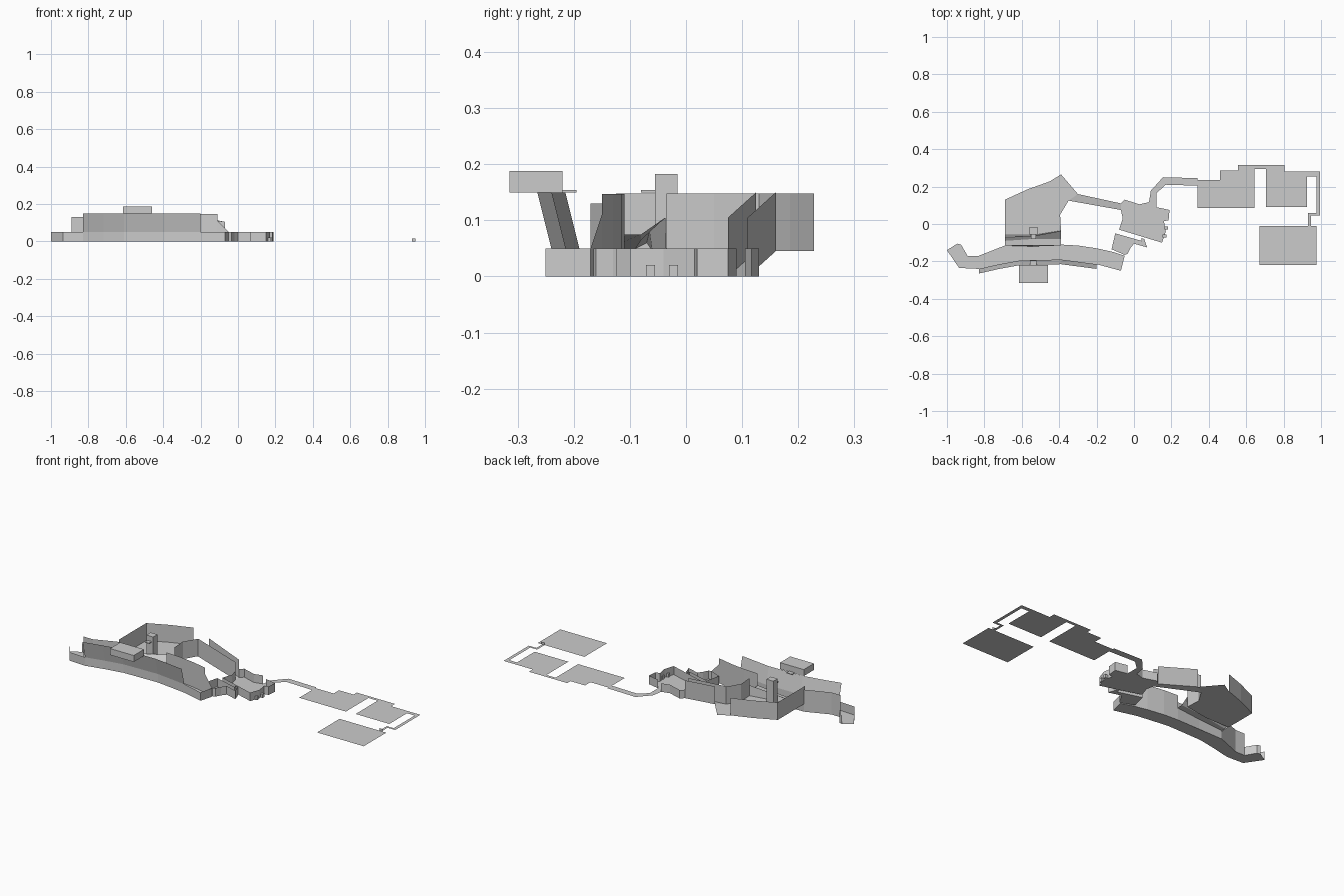
import bpy, bmesh
from mathutils import Vector

if "Cube" in bpy.data.objects:
    bpy.data.objects.remove(bpy.data.objects["Cube"])


def make(name, verts, faces):
    me = bpy.data.meshes.new(name)
    me.from_pydata(verts, [], faces)
    me.update()
    ob = bpy.data.objects.new(name, me)
    bpy.context.collection.objects.link(ob)
    return ob


def floor(name, pts, z=0.0):
    return make(name, [(p[0], p[1], p[2] if len(p) > 2 else z) for p in pts],
                [list(range(len(pts)))])


def strip(name, rows):
    """Loft a sheet through rows of points."""
    n = len(rows[0])
    faces = [(r * n + i, r * n + i + 1, r * n + n + i + 1, r * n + n + i)
             for r in range(len(rows) - 1) for i in range(n - 1)]
    return make(name, [p for row in rows for p in row], faces)


def wall(name, path, z0, z1):
    return strip(name, [[(x, y, z0) for x, y in path], [(x, y, z1) for x, y in path]])


def box(name, x0, x1, y0, y1, z0, z1):
    bm = bmesh.new()
    bmesh.ops.create_cube(bm, size=1)
    for v in bm.verts:
        v.co = Vector((x1 if v.co.x > 0 else x0, y1 if v.co.y > 0 else y0,
                       z1 if v.co.z > 0 else z0))
    me = bpy.data.meshes.new(name)
    bm.to_mesh(me)
    bm.free()
    ob = bpy.data.objects.new(name, me)
    bpy.context.collection.objects.link(ob)
    return ob


# Canyon: floor, low walls, leaning cliffs
north = [(-1, -.14), (-.945, -.105), (-.925, -.11), (-.89, -.17), (-.83, -.17), (-.69, -.115),
         (-.39, -.11), (-.3, -.115), (-.2, -.13), (-.11, -.15), (-.05, -.17)]
south = [(-1, -.14), (-.935, -.235), (-.83, -.24), (-.72, -.215), (-.61, -.195),
         (-.39, -.19), (-.2, -.215), (-.07, -.25), (-.05, -.17)]
floor("canyon_floor", north + south[-2:0:-1])
wall("canyon_south_wall", south[:-1], 0, .05)
wall("canyon_end_wall", south[-2:], 0, .05)
wall("canyon_west_wall", north[1:4], 0, .05)
wall("canyon_northwest_wall", north[3:6], 0, .13)
wall("canyon_northeast_wall", north[6:10], 0, .147)
strip("canyon_northeast_step", [[(-.11, -.15, 0), (-.05, -.17, 0)],
                                [(-.11, -.15, .11), (-.05, -.17, .05)]])
lean = south[2:7]
strip("canyon_south_cliff", [[(x, y, .05) for x, y in lean],
                             [(x, y - .025, .15) for x, y in lean]])

# Rocky bank between canyon and plateau
strip("rocky_bank", [
    [(-.69, -.115, 0), (-.54, -.12, 0), (-.39, -.11, 0)],
    [(-.69, -.115, .05), (-.54, -.115, .06), (-.39, -.115, .075)],
    [(-.69, -.09, .05), (-.54, -.08, .065), (-.39, -.08, .075)],
    [(-.69, -.07, .06), (-.54, -.065, .08), (-.39, -.037, .105)],
    [(-.69, -.06, .045), (-.54, -.06, .045), (-.39, -.035, .045)]])

# Raised plateau and the ramp leading down to the rooms
floor("plateau_floor", [(-.69, -.06), (-.69, .13), (-.57, .185), (-.45, .228), (-.39, .265),
                        (-.3, .16), (-.35, .125), (-.395, .05), (-.39, -.035), (-.54, -.06)], .045)
wall("plateau_west_wall", [(-.69, -.125), (-.69, .13), (-.57, .185), (-.45, .228)], .045, .148)
wall("plateau_east_wall", [(-.39, -.035), (-.395, .05), (-.35, .125)], .045, .148)
floor("ramp_floor", [(-.3, .16, .045), (-.07, .11, 0), (-.07, .075, 0), (-.35, .125, .045)])
for nm, a, b in (("north", (-.3, .16), (-.07, .11)), ("south", (-.35, .125), (-.07, .075))):
    strip("ramp_%s_wall" % nm, [[(*a, .045), (*b, 0)], [(*a, .15), (*b, .105)]])

# Watch tower and cliff-top hut with their ledges
box("tower", -.56, -.515, -.055, -.015, .045, .183)
box("tower_ledge", -.55, -.525, -.08, -.055, .15, .154)
box("cliff_hut", -.615, -.46, -.315, -.22, .15, .188)
box("hut_ledge", -.555, -.52, -.22, -.195, .15, .154)

# Rooms with low walls
main = [(-.07, .11), (-.05, .13), (.03, .105), (.08, .117), (.12, .09), (.19, .075),
        (.185, .02), (.16, .015), (.17, -.04), (.15, -.1), (-.08, -.03), (-.06, .03), (-.07, .075)]
floor("main_room_floor", main)
wall("main_room_north_wall", main[:4], 0, .05)
wall("main_room_south_wall", main[4:], 0, .05)
side = [(-.1, -.05), (.04, -.09), (.04, -.075), (.055, -.08), (.07, -.125), (.0, -.105),
        (-.02, -.13), (-.035, -.16), (-.05, -.165), (-.12, -.135)]
floor("side_room_floor", side)
wall("side_room_wall", side + side[:1], 0, .05)
for i, (x, y) in enumerate(((.172, -.022), (.163, -.063))):
    box("doorway_%d" % (i + 1), x - .01, x + .01, y - .008, y + .008, 0, .02)

# Flat winding corridor and outlying halls
floor("corridor_floor", [(.08, .117), (.09, .178), (.155, .25), (.34, .245), (.34, .205),
                         (.17, .21), (.12, .165), (.12, .09)])
for i, (x0, x1, y0, y1) in enumerate((
        (.34, .46, .085, .235), (.46, .555, .085, .285), (.555, .645, .085, .315),
        (.645, .705, .295, .315), (.705, .805, .09, .315), (.805, .925, .09, .28),
        (.925, .995, .255, .28), (.975, .995, .045, .255), (.93, .975, .045, .06),
        (.93, .945, -.01, .045), (.67, .975, -.22, -.01))):
    floor("hall_floor_%d" % (i + 1), [(x0, y0), (x1, y0), (x1, y1), (x0, y1)])
wall("hall_door", [(.93, -.01), (.95, -.01)], 0, .015)
